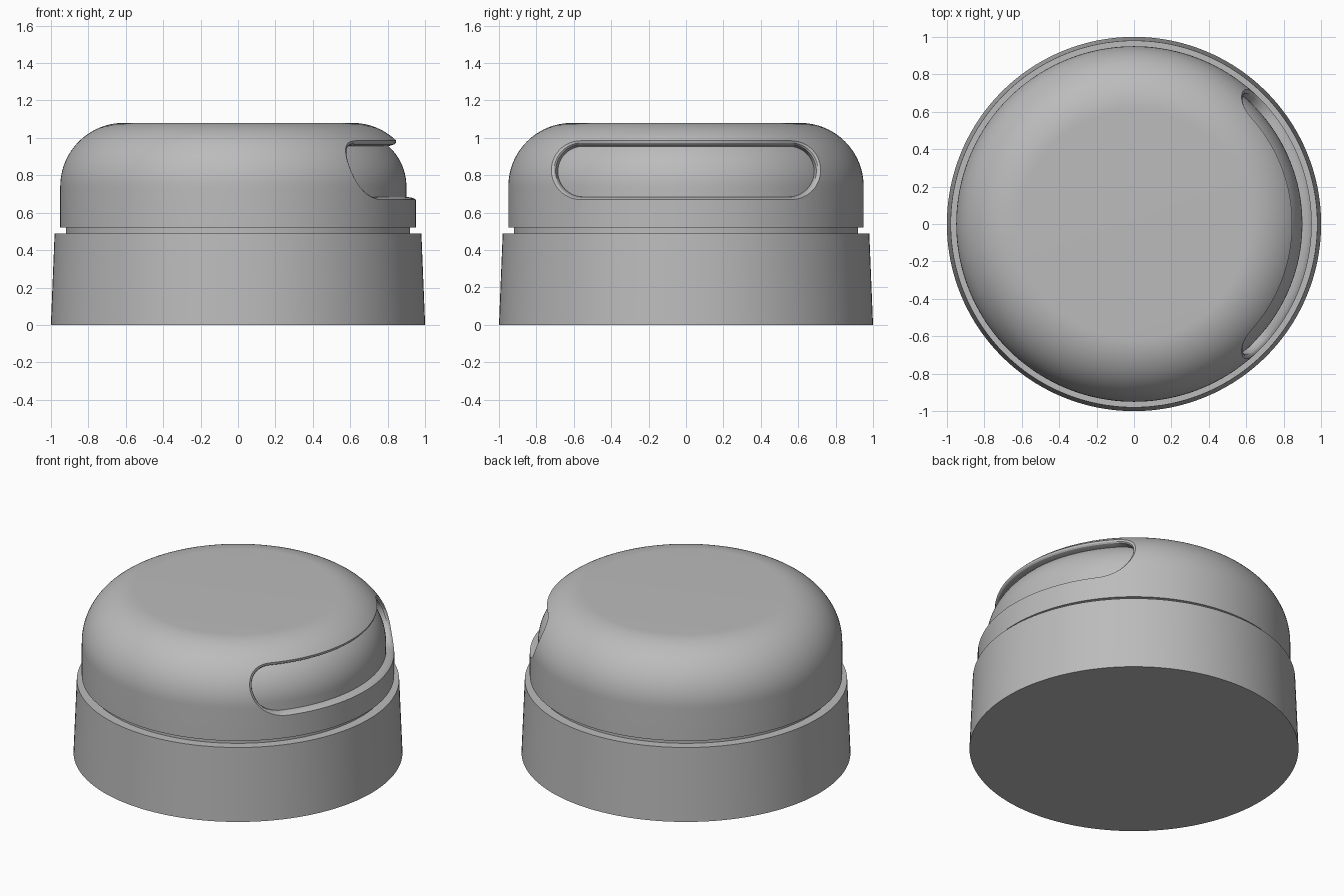
import bpy, bmesh
from math import sin, cos, pi, sqrt

cube = bpy.data.objects.get("Cube")
if cube:
    bpy.data.objects.remove(cube, do_unlink=True)

SEG = 160                      # sides of every turned part
CORE, CZ, FILLET = 0.61, 0.74, 0.34   # centre and size of the dome's rounded shoulder
WALL = 0.05                    # depth of the slot

grey = bpy.data.materials.new("plain grey")
grey.use_nodes = True
grey.diffuse_color = (0.5, 0.5, 0.5, 1)
grey.node_tree.nodes["Principled BSDF"].inputs["Base Color"].default_value = (0.5, 0.5, 0.5, 1)


def loft(name, rings):
    """Skin a stack of closed rings and cap both ends."""
    bm = bmesh.new()
    loops = [[bm.verts.new(p) for p in ring] for ring in rings]
    for a, b in zip(loops, loops[1:]):
        n = len(a)
        for i in range(n):
            j = (i + 1) % n
            bm.faces.new((a[i], a[j], b[j], b[i]))
    bm.faces.new(loops[0][::-1])
    bm.faces.new(loops[-1])
    bmesh.ops.recalc_face_normals(bm, faces=bm.faces)
    mesh = bpy.data.meshes.new(name)
    bm.to_mesh(mesh)
    bm.free()
    mesh.materials.append(grey)
    obj = bpy.data.objects.new(name, mesh)
    bpy.context.collection.objects.link(obj)
    return obj


def turned(name, profile):
    """Turn a (radius, height) profile about the z axis."""
    angles = [2 * pi * i / SEG for i in range(SEG)]
    return loft(name, [[(r * cos(a), r * sin(a), z) for a in angles] for r, z in profile])


def select(obj):
    bpy.ops.object.select_all(action="DESELECT")
    obj.select_set(True)
    bpy.context.view_layer.objects.active = obj


def smooth(obj):
    select(obj)
    bpy.ops.object.shade_smooth_by_angle(angle=pi / 6)


def dome(depth, bottom, steps=24):
    """Dome profile from bottom to top, sunk below the outer skin by depth."""
    r = FILLET - depth
    arc = [pi / 2 * i / steps for i in range(steps + 1)]
    return [(CORE + r, bottom)] + [(CORE + r * cos(a), CZ + r * sin(a)) for a in arc]


def dome_radius(z, depth):
    r = FILLET - depth
    return CORE + sqrt(r * r - max(0, z - CZ) ** 2)


def stadium(t):
    """Slot outline in (y, z); t runs from the inner edge 0 to the outer lip 1."""
    half, zc, r = 0.55 + 0.0125 * t, 0.82 + 0.0075 * t, 0.135 + 0.0225 * t
    n, m = 24, 32
    pts = []
    for side in (1, -1):
        pts += [(side * (half + r * cos(a)), zc + side * r * sin(a))
                for a in (pi * (i / n - 0.5) for i in range(n + 1))]
        pts += [(side * half * (1 - 2 * i / m), zc + side * r) for i in range(1, m)]
    return pts


def slot_ring(t, depth):
    return [(sqrt(dome_radius(z, depth) ** 2 - y * y), y, z) for y, z in stadium(t)]


# Tapered base and the narrow neck above it
smooth(turned("base", [(1.0, 0), (0.98, 0.49)]))
smooth(turned("neck", [(0.92, 0.47), (0.92, 0.55)]))

# Inner dome seen through the slot
smooth(turned("inner_dome", dome(WALL, 0.53)))

# Outer lid shell
lid = turned("lid", dome(WALL + 0.01, 0.52)[::-1] + dome(0, 0.52))

# Long rounded slot in the left side, with a softened lip
layers = [(0, 0.1), (0, WALL), (0.35, 0.02), (0.6, 0.01), (1, 0), (1, -0.05)]
rings = [slot_ring(t, d) for t, d in layers]
rings.append([(1.2, y, z) for y, z in stadium(1)])
cutter = loft("slot_cutter", rings)
cutter.hide_render = True

cut = lid.modifiers.new("slot", "BOOLEAN")
cut.operation = "DIFFERENCE"
cut.solver = "EXACT"
cut.object = cutter
select(lid)
bpy.ops.object.modifier_apply(modifier=cut.name)
bpy.data.objects.remove(cutter, do_unlink=True)
smooth(lid)
